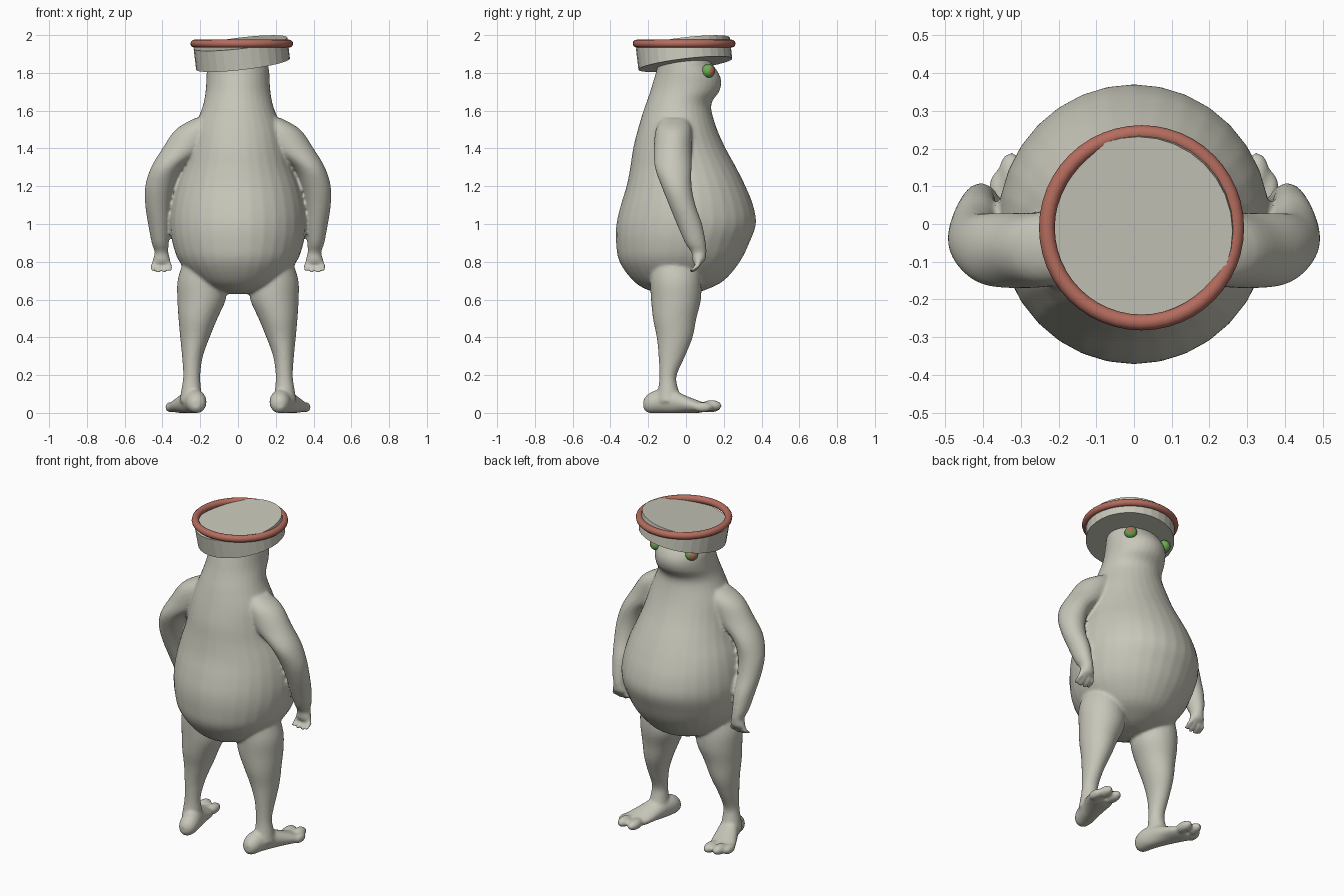
import bpy, bmesh, math
from mathutils import Vector, Matrix

if "Cube" in bpy.data.objects:
    bpy.data.objects.remove(bpy.data.objects["Cube"])


def material(name, rgb):
    m = bpy.data.materials.new(name)
    m.use_nodes = True
    m.diffuse_color = (*rgb, 1)
    m.node_tree.nodes["Principled BSDF"].inputs["Base Color"].default_value = (*rgb, 1)
    return m


SKIN = material("warm grey", (0.58, 0.57, 0.49))
RED = material("dusty red", (0.46, 0.15, 0.11))
GREEN = material("eye green", (0.15, 0.42, 0.08))


def finish(bm, name, *mats):
    mesh = bpy.data.meshes.new(name)
    bmesh.ops.recalc_face_normals(bm, faces=bm.faces)
    bm.to_mesh(mesh)
    bm.free()
    for m in mats:
        mesh.materials.append(m)
    ob = bpy.data.objects.new(name, mesh)
    bpy.context.collection.objects.link(ob)
    return ob


def spline(rows, steps=4):
    """Smooth curve through rows of numbers."""
    rows = [Vector(r) for r in rows]
    out = []
    for i in range(len(rows) - 1):
        a, b = rows[max(i - 1, 0)], rows[i]
        c, d = rows[i + 1], rows[min(i + 2, len(rows) - 1)]
        for k in range(steps):
            t = k / steps
            out.append(b + (c - a) * (t / 2) + (a * 2 - b * 5 + c * 4 - d) * (t * t / 2)
                       + (b * 3 - a - c * 3 + d) * (t ** 3 / 2))
    return out + [rows[-1]]


def loft(bm, rows, side=1, upright=True, sides=32):
    """Closed tube of ellipses; rows hold centre x, y, z and two radii."""
    rings = []
    for x, y, z, r1, r2 in spline(rows):
        ring = []
        for i in range(sides):
            a = 2 * math.pi * i / sides
            u, v = r1 * math.cos(a), r2 * math.sin(a)
            p = (x + u, y + v, z) if upright else (x + u, y, max(z + v, 0))
            ring.append(bm.verts.new((p[0] * side, p[1], p[2])))
        rings.append(ring)
    for a, b in zip(rings, rings[1:]):
        for i in range(sides):
            j = (i + 1) % sides
            bm.faces.new((a[i], a[j], b[j], b[i]))
    bm.faces.new(rings[0])
    bm.faces.new(rings[-1])


def blob(bm, centre, radii, side):
    c = (centre[0] * side, centre[1], centre[2])
    bmesh.ops.create_uvsphere(bm, u_segments=20, v_segments=12, radius=1,
                              matrix=Matrix.Translation(c) @ Matrix.Diagonal((*radii, 1)))


# Torso, neck and head: height, back, front, half width
torso = [(.63, -.1, .03, .06), (.65, -.2, .10, .13), (.7, -.28, .2, .225), (.8, -.352, .285, .31),
         (.9, -.37, .335, .347), (1, -.368, .37, .36), (1.1, -.345, .355, .352),
         (1.2, -.315, .315, .328), (1.3, -.295, .265, .29), (1.4, -.28, .21, .26),
         (1.5, -.255, .165, .235), (1.6, -.225, .135, .195), (1.65, -.207, .14, .18),
         (1.7, -.19, .175, .172), (1.75, -.175, .187, .168), (1.8, -.16, .172, .166),
         (1.87, -.145, .12, .155)]
bm = bmesh.new()
loft(bm, [(0, (b + f) / 2, z, w, (f - b) / 2) for z, b, f, w in torso])

arm = [(.17, -.06, 1.56, .06, .07), (.22, -.065, 1.5, .11, .095), (.28, -.07, 1.4, .12, .1),
       (.375, -.068, 1.3, .085, .097), (.415, -.05, 1.2, .076, .08), (.425, -.02, 1.1, .066, .07),
       (.419, .018, 1, .057, .067), (.412, .05, .9, .045, .055), (.405, .068, .85, .036, .04),
       (.405, .068, .81, .046, .034), (.405, .062, .79, .04, .022)]
leg = [(.17, -.06, .8, .12, .13), (.19, -.055, .7, .13, .135), (.193, -.053, .6, .128, .132),
       (.212, -.06, .5, .103, .115), (.228, -.06, .4, .078, .095), (.241, -.075, .3, .055, .07),
       (.245, -.095, .2, .045, .046), (.247, -.095, .14, .05, .05), (.25, -.09, .06, .06, .07)]
foot = [(.222, -.225, .045, .02, .025), (.22, -.2, .05, .046, .05), (.225, -.15, .06, .058, .062),
        (.245, -.08, .06, .062, .065), (.275, 0, .045, .075, .046), (.295, .06, .033, .08, .034),
        (.3, .1, .03, .065, .024)]
toes = [((.262, .125, .032), (.034, .062, .03)), ((.326, .135, .038), (.033, .055, .03)),
        ((.358, .09, .03), (.027, .052, .027))]

for s in (1, -1):
    loft(bm, arm, s)
    loft(bm, leg, s)
    loft(bm, foot, s, upright=False)
    for centre, radii in toes:
        blob(bm, centre, radii, s)
    # Curled fingers, spread in a row
    for i in range(4):
        x = .362 + .029 * i
        tip = .742 + (.008 if i in (0, 3) else 0)
        loft(bm, [(.405 + (x - .405) * .7, .07, .81, .014, .016), (x, .058, .775, .015, .016),
                  (x, .035, tip + .01, .014, .016), (x, .028, tip, .007, .008)], s, sides=12)

body = finish(bm, "body", SKIN)
remesh = body.modifiers.new("blend", 'REMESH')
remesh.mode = 'VOXEL'
remesh.voxel_size = 0.009
remesh.use_smooth_shade = True
smooth = body.modifiers.new("soften", 'SMOOTH')
smooth.factor = 0.5
smooth.iterations = 5

# Eyes with a red pupil cap facing outward
for s, label in ((1, "left"), (-1, "right")):
    bm = bmesh.new()
    bmesh.ops.create_uvsphere(bm, u_segments=24, v_segments=16, radius=.036)
    look = Vector((s, 1, .1)).normalized()
    bmesh.ops.rotate(bm, verts=bm.verts, matrix=look.to_track_quat('Z', 'Y').to_matrix())
    for f in bm.faces:
        f.smooth = True
        f.material_index = int(f.calc_center_median().normalized().dot(look) > .85)
    eye = finish(bm, label + "_eye", GREEN, RED)
    eye.location = (.122 * s, .118, 1.81)

# Tilted flat cap
bm = bmesh.new()
bmesh.ops.create_cone(bm, cap_ends=True, segments=32, radius1=.25, radius2=.25, depth=.113)
cap = finish(bm, "cap", SKIN)
cap.rotation_mode = 'QUATERNION'
cap.rotation_quaternion = Vector((-.12, -.12, 1)).to_track_quat('Z', 'Y')
cap.location = (.02, -.01, 1.902)

# Level ring around the cap
bpy.ops.mesh.primitive_torus_add(major_segments=48, minor_segments=12, major_radius=.251,
                                 minor_radius=.021, location=(.02, -.01, 1.955))
ring = bpy.context.object
ring.name = "cap_ring"
ring.data.materials.append(RED)
bpy.ops.object.shade_smooth()
